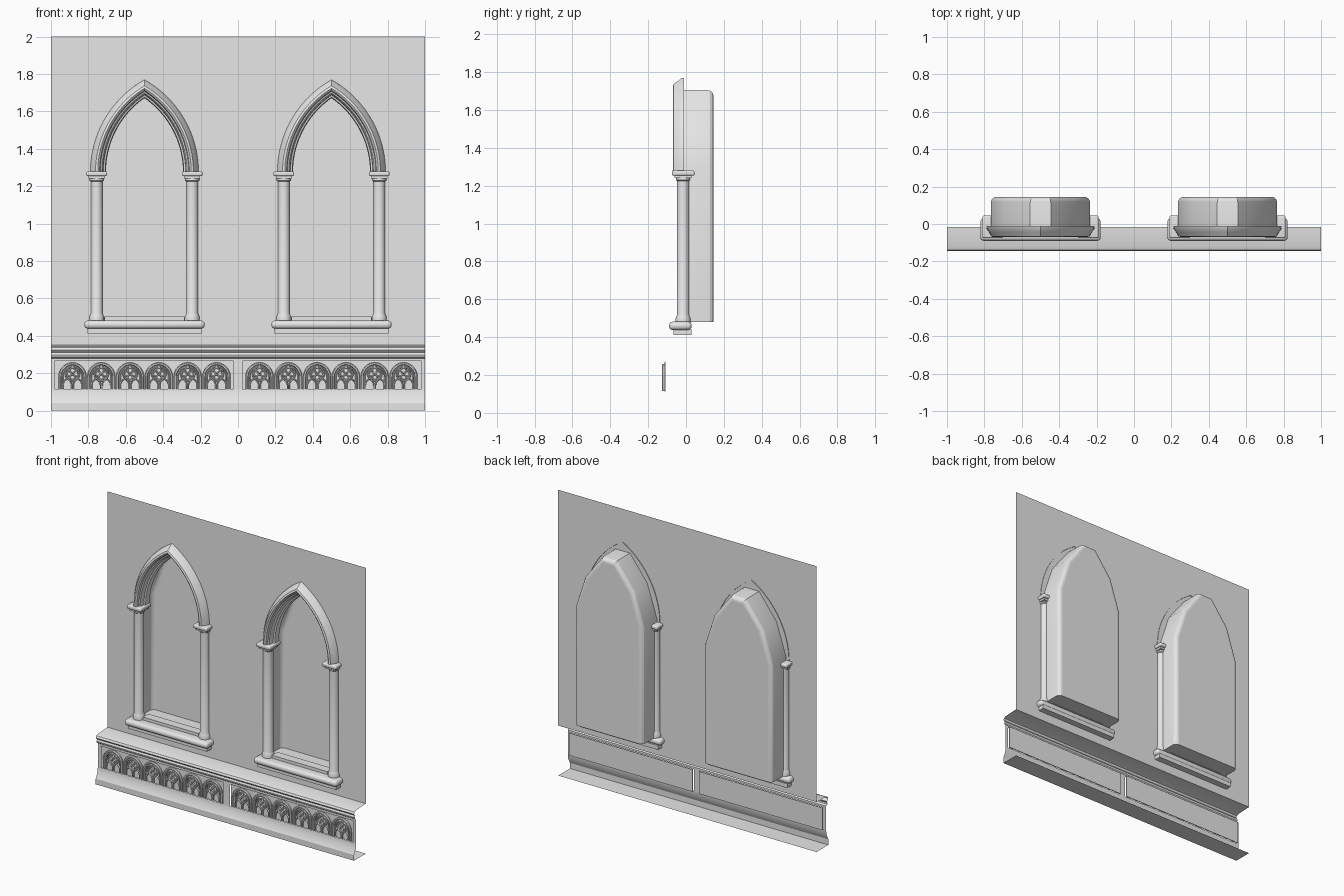
import bpy, bmesh, math
from mathutils import Vector

if "Cube" in bpy.data.objects:
    bpy.data.objects.remove(bpy.data.objects["Cube"])

stone = bpy.data.materials.new("grey stone")
stone.use_nodes = True
stone.diffuse_color = (0.8, 0.8, 0.8, 1)
stone.node_tree.nodes["Principled BSDF"].inputs["Base Color"].default_value = (0.8, 0.8, 0.8, 1)

WALL_Y = -0.015
BACK_Y = 0.145


def finish(name, bm, smooth=None):
    mesh = bpy.data.meshes.new(name)
    bm.to_mesh(mesh)
    bm.free()
    mesh.materials.append(stone)
    ob = bpy.data.objects.new(name, mesh)
    bpy.context.collection.objects.link(ob)
    if smooth:
        bpy.ops.object.select_all(action="DESELECT")
        ob.select_set(True)
        bpy.context.view_layer.objects.active = ob
        bpy.ops.object.shade_smooth_by_angle(angle=math.radians(smooth))
    return ob


def add_box(bm, x, y, z, bevel=0):
    """Box from (low, high) pairs, optionally rounded."""
    made = bmesh.ops.create_cube(bm, size=1)["verts"]
    for v in made:
        v.co = Vector([(a + b) / 2 + c * (b - a) for (a, b), c in zip((x, y, z), v.co)])
    if bevel:
        edges = list({e for v in made for e in v.link_edges})
        bmesh.ops.bevel(bm, geom=edges, offset=bevel, segments=4, profile=0.5, affect="EDGES")


def grid_skin(bm, rows, closed=False):
    """Skin quads across consecutive rows of points."""
    rows = [[bm.verts.new(p) for p in row] for row in rows]
    n = len(rows[0])
    for a, b in zip(rows, rows[1:]):
        for i in range(n if closed else n - 1):
            j = (i + 1) % n
            bm.faces.new((a[i], b[i], b[j], a[j]))


def extrude_x(name, profile, x0=-1, x1=1):
    bm = bmesh.new()
    grid_skin(bm, [[(x, y, z) for y, z in profile] for x in (x0, x1)])
    return finish(name, bm, 25)


def add_arch(bm, cx, spring, width, rise, section, foot=None, steps=12):
    """Sweep a (offset, y) section along a pointed arch of two circular arcs."""
    radius = (width ** 2 + rise ** 2) / (2 * width)
    shift = radius - width
    for side in (-1, 1):
        rows = []
        if foot is not None:
            rows.append([(cx + side * (width + o), y, foot) for o, y in section])
        for i in range(steps + 1):
            row = []
            for o, y in section:
                r = radius + o
                a = math.acos(shift / r) * i / steps
                row.append((cx + side * (r * math.cos(a) - shift), y, spring + r * math.sin(a)))
            rows.append(row)
        if side > 0:
            rows.reverse()
        grid_skin(bm, rows)


def add_ring(bm, cx, cz, radius, thick, y0, y1, steps=16):
    """Raised ring lying in the plane of the panel."""
    section = [(-thick, y1), (-thick * 0.4, y0), (thick * 0.4, y0), (thick, y1)]
    rows = []
    for i in range(steps + 1):
        a = math.tau * i / steps
        rows.append([(cx + (radius + o) * math.cos(a), y, cz + (radius + o) * math.sin(a))
                     for o, y in section])
    grid_skin(bm, rows)


# Niche outline, shared by the wall openings and the niches
half = [(0.265, 0.48), (0.265, 1.3), (0.19, 1.53), (0.055, 1.705)]
outline = half + [(-x, z) for x, z in reversed(half)]


# Wall sheet with two openings
bm = bmesh.new()
loops = [[(-1, 0.35), (1, 0.35), (1, 2), (-1, 2)]]
loops += [[(cx + x, z) for x, z in outline] for cx in (-0.5, 0.5)]
edges = []
for loop in loops:
    vs = [bm.verts.new((x, WALL_Y, z)) for x, z in loop]
    edges += [bm.edges.new((vs[i - 1], vs[i])) for i in range(len(vs))]
bmesh.ops.triangle_fill(bm, use_beauty=True, edges=edges, normal=(0, -1, 0))
finish("wall", bm)

# Ledge, plinth and the posts framing the two panels
extrude_x("ledge", [(-0.015, 0.35), (-0.12, 0.345), (-0.138, 0.338), (-0.145, 0.325),
                    (-0.138, 0.315), (-0.13, 0.31), (-0.136, 0.298), (-0.134, 0.288),
                    (-0.122, 0.28), (-0.122, 0.265)])
extrude_x("plinth", [(-0.122, 0.115), (-0.124, 0.08), (-0.145, 0.04), (-0.145, 0), (-0.015, 0)])
for name, a, b in (("right_post", -1, -0.98), ("middle_post", -0.025, 0.025), ("left_post", 0.98, 1)):
    extrude_x(name, [(-0.122, 0.265), (-0.122, 0.115)], a, b)

# Tracery panels: six pointed arches each, with a rosette over two lancets
for side, label in ((-1, "right"), (1, "left")):
    bm = bmesh.new()
    xs = sorted((side * 0.025, side * 0.98))
    add_box(bm, xs, (-0.113, -0.107), (0.112, 0.268))
    for i in range(6):
        cx = side * (0.115 + 0.154 * i)
        back, front = -0.112, -0.127
        add_arch(bm, cx, 0.18, 0.066, 0.07,
                 [(0.009, back), (0.009, -0.122), (0.004, front), (-0.003, front), (-0.007, back)],
                 foot=0.115, steps=8)
        add_arch(bm, cx, 0.18, 0.053, 0.058,
                 [(0.004, back), (0.001, -0.122), (-0.001, -0.122), (-0.004, back)],
                 foot=0.115, steps=8)
        add_ring(bm, cx, 0.197, 0.037, 0.005, -0.124, back)
        for k in range(4):
            a = math.tau * k / 4
            add_ring(bm, cx + 0.018 * math.cos(a), 0.197 + 0.018 * math.sin(a),
                     0.014, 0.004, -0.121, back, 10)
        for s in (-1, 1):
            add_arch(bm, cx + s * 0.028, 0.135, 0.024, 0.035,
                     [(0.004, back), (0.002, -0.122), (-0.002, -0.122), (-0.004, back)],
                     foot=0.115, steps=5)
    finish(label + "_tracery_panel", bm, 30)

# Window bays
for cx, label in ((-0.5, "right"), (0.5, "left")):
    # Recessed niche, rounded where its sides meet the back
    bm = bmesh.new()
    grid_skin(bm, [[(cx + x, y, z) for x, z in outline] for y in (WALL_Y, BACK_Y)], closed=True)
    bm.verts.ensure_lookup_table()
    bm.faces.new(bm.verts[len(outline):])
    rim = [e for e in bm.edges if all(v.co.y > 0.1 for v in e.verts)
           and any(v.co.z > 0.5 for v in e.verts)]
    bmesh.ops.bevel(bm, geom=rim, offset=0.03, segments=4, profile=0.5, affect="EDGES")
    bmesh.ops.reverse_faces(bm, faces=bm.faces)
    finish(label + "_niche", bm, 20)

    # Moulded pointed arch
    bm = bmesh.new()
    add_arch(bm, cx, 1.275, 0.29, 0.495,
             [(0, -0.01), (-0.002, -0.025), (-0.016, -0.045), (-0.028, -0.066), (-0.04, -0.07),
              (-0.05, -0.062), (-0.054, -0.045), (-0.062, -0.042), (-0.068, -0.03),
              (-0.07, -0.012), (-0.08, -0.008), (-0.084, 0.03)], steps=20)
    finish(label + "_arch", bm, 35)

    # Columns with bases, necks and capitals
    for s, part in ((-1, "right"), (1, "left")):
        x = cx + s * 0.255
        bm = bmesh.new()
        rings = [(0.04, 0.48), (0.04, 0.5), (0.034, 0.515), (0.032, 0.52), (0.032, 1.225),
                 (0.038, 1.23), (0.038, 1.24), (0.036, 1.25)]
        grid_skin(bm, [[(x + r * math.cos(math.tau * k / 20), WALL_Y + r * math.sin(math.tau * k / 20), z)
                        for k in range(20)] for r, z in reversed(rings)], closed=True)
        finish(f"{label}_bay_{part}_column", bm, 35)
        bm = bmesh.new()
        add_box(bm, (x - 0.055, x + 0.055), (-0.075, 0.045), (1.254, 1.28), 0.008)
        add_box(bm, (x - 0.043, x + 0.043), (-0.06, 0.03), (1.24, 1.256))
        finish(f"{label}_bay_{part}_capital", bm, 35)

    # Sill: rounded bar, lower slab and inner step
    bm = bmesh.new()
    add_box(bm, (cx - 0.322, cx + 0.322), (-0.09, 0.03), (0.438, 0.482), 0.02)
    add_box(bm, (cx - 0.305, cx + 0.305), (-0.065, 0.03), (0.412, 0.442))
    add_box(bm, (cx - 0.215, cx + 0.215), (-0.03, 0.03), (0.478, 0.503))
    finish(label + "_sill", bm, 35)
